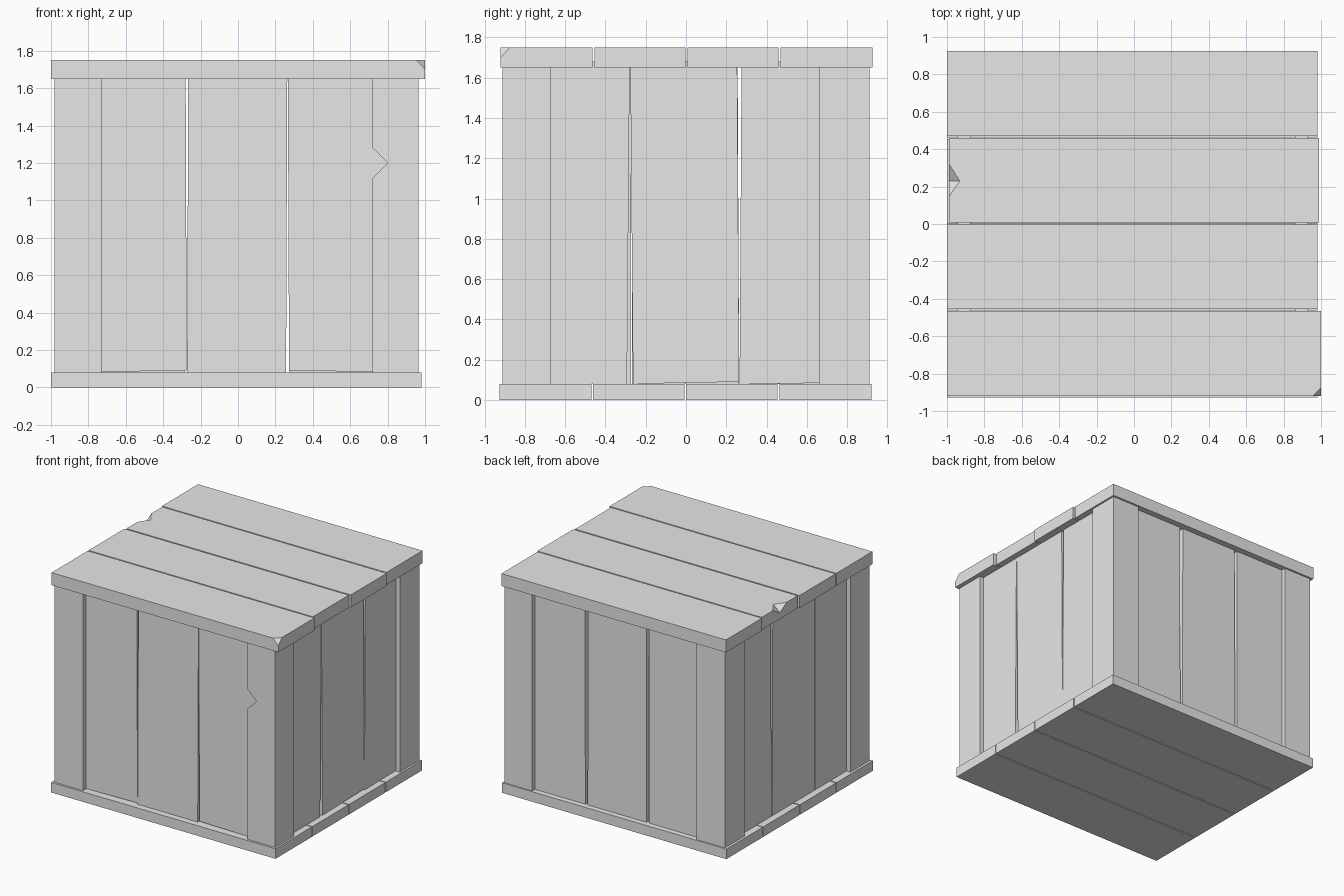
import bpy, bmesh
from mathutils import Vector

cube = bpy.data.objects.get("Cube")
if cube:
    bpy.data.objects.remove(cube, do_unlink=True)

GREY = (0.8, 0.8, 0.8, 1.0)
wood = bpy.data.materials.new("plain_grey_wood")
wood.use_nodes = True
wood.diffuse_color = GREY
wood.node_tree.nodes["Principled BSDF"].inputs["Base Color"].default_value = GREY

FLOOR, LID, TOP = 0.08, 1.65, 1.75
LEFT, RIGHT, FRONT, BACK = 0.965, -0.98, -0.91, 0.91
STEP, THICK = 0.035, 0.07


def finish(name, bm):
    bmesh.ops.recalc_face_normals(bm, faces=bm.faces)
    mesh = bpy.data.meshes.new(name)
    bm.to_mesh(mesh)
    bm.free()
    mesh.materials.append(wood)
    obj = bpy.data.objects.new(name, mesh)
    bpy.context.scene.collection.objects.link(obj)
    return obj


def prism(name, profile, axis, a, b):
    """Extrude a (horizontal, z) profile along x or y from a to b."""
    bm = bmesh.new()

    def place(u, z, d):
        return (d, u, z) if axis == "x" else (u, d, z)
    face = bm.faces.new([bm.verts.new(place(u, z, a)) for u, z in profile])
    out = bmesh.ops.extrude_face_region(bm, geom=[face])
    verts = [v for v in out["geom"] if isinstance(v, bmesh.types.BMVert)]
    shift = Vector(place(0, 0, b - a))
    bmesh.ops.translate(bm, vec=shift, verts=verts)
    return finish(name, bm)


def rect(u0, u1, z0, z1):
    return [(u0, z0), (u1, z0), (u1, z1), (u0, z1)]


def hull_cut(target, name, points):
    """Chip a plank with a hidden convex cutter."""
    bm = bmesh.new()
    for p in points:
        bm.verts.new(p)
    bmesh.ops.convex_hull(bm, input=bm.verts)
    cutter = finish(name, bm)
    cutter.hide_render = True
    cutter.hide_set(True)
    cutter.display_type = "WIRE"
    mod = target.modifiers.new("chip", "BOOLEAN")
    mod.operation = "DIFFERENCE"
    mod.solver = "EXACT"
    mod.object = cutter


# Floor and lid planks
rows = [(-0.92, -0.465), (-0.455, -0.003), (0.008, 0.46), (0.47, 0.925)]
lid_ends = [(-1, 1), (-1, 0.98), (-0.99, 0.99), (-1, 0.98)]
lids = []
for i, ((y0, y1), (x0, x1)) in enumerate(zip(rows, lid_ends), 1):
    lids.append(prism(f"lid_plank_{i}", rect(y0, y1, LID, TOP), "x", x0, x1))
    prism(f"floor_plank_{i}", rect(y0 - 0.007, y1 - 0.005, 0, FLOOR), "x", -1, 0.98)

# Broken corner and splintered end on the lid
hull_cut(lids[0], "corner_cutter", [(1.01, -0.93, 1.77), (0.93, -0.93, 1.765),
                                    (1.01, -0.85, 1.765), (1.01, -0.93, 1.68)])
hull_cut(lids[2], "splinter_cutter", [(-0.93, 0.23, 1.751), (-1, 0.13, 1.751),
                                      (-1, 0.34, 1.751), (-1, 0.23, 1.69)])

# Corner posts: two boards meeting in an L
for side, x, inner_x in (("left", LEFT, 0.72), ("right", RIGHT, -0.73)):
    for end, y, inner_y in (("front", FRONT, -0.67), ("back", BACK, 0.66)):
        profile = rect(inner_x, x, FLOOR, LID)
        if (side, end) == ("left", "front"):
            profile += [(inner_x, 1.28), (0.80, 1.2), (inner_x, 1.12)]
        inward_y = STEP if end == "front" else -STEP
        inward_x = -STEP if side == "left" else STEP
        prism(f"{end}_{side}_post_face", profile, "y", y, y + inward_y)
        prism(f"{end}_{side}_post_side", rect(*sorted((y + inward_y, inner_y)), FLOOR, LID),
              "x", x, x + inward_x)


def wall(name, axis, outer, inner, lo, hi, gaps, lifts):
    """Three upright boards; each gap is (centre, bottom width, top width)."""
    top = LID + 0.03
    low = [lo] + [c + s * b / 2 for c, b, t in gaps for s in (-1, 1)] + [hi]
    high = [lo] + [c + s * t / 2 for c, b, t in gaps for s in (-1, 1)] + [hi]
    for i in range(3):
        j = 2 * i
        a, b = lifts[i]
        prism(f"{name}_board_{i + 1}",
              [(low[j], FLOOR + a), (low[j + 1], FLOOR + b), (high[j + 1], top), (high[j], top)],
              axis, outer, inner)


# Recessed walls with tapering cracks
x_lo, x_hi = RIGHT + STEP, LEFT - STEP
y_lo, y_hi = FRONT + STEP, BACK - STEP
flat = (0, 0)
wall("front", "y", y_lo, y_lo + THICK, x_lo, x_hi,
     [(-0.273, 0.002, 0.014), (0.265, 0.016, 0.003)], [(0, 0.01), flat, (0.01, 0)])
wall("back", "y", y_hi, y_hi - THICK, x_lo, x_hi,
     [(-0.275, 0.02, 0.025), (0.265, 0.02, 0.03)], [flat, flat, flat])
wall("left", "x", x_hi, x_hi - THICK, y_lo + THICK, y_hi - THICK,
     [(-0.278, 0.03, 0.003), (0.265, 0.002, 0.022)], [flat, (0, 0.01), (0, 0.005)])
wall("right", "x", x_lo, x_lo + THICK, y_lo + THICK, y_hi - THICK,
     [(-0.27, 0.006, 0.006), (0.268, 0.008, 0.024)], [flat, flat, flat])
